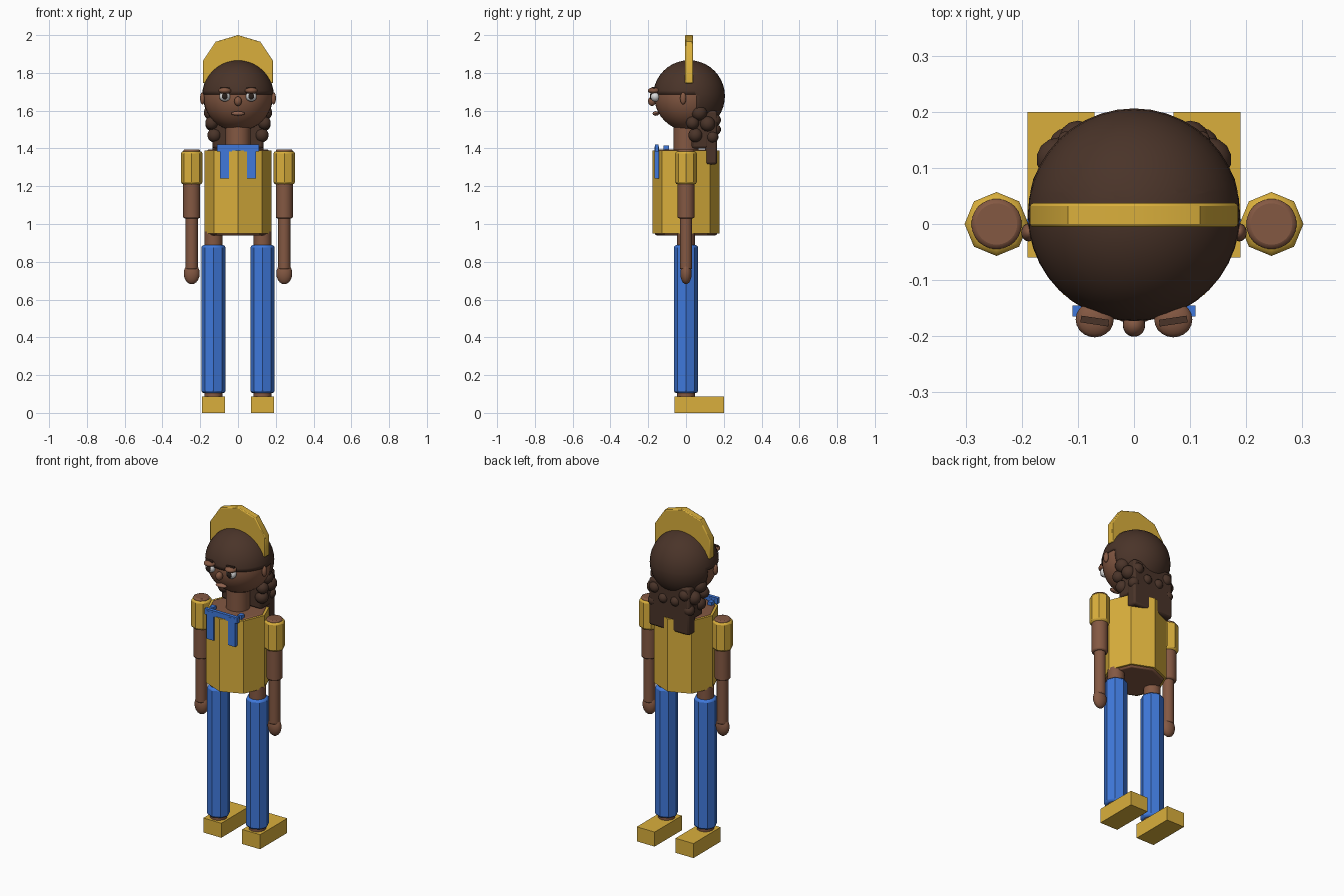
import bpy, bmesh, math
from mathutils import Vector

cube = bpy.data.objects.get("Cube")
if cube:
    bpy.data.objects.remove(cube)


def material(name, rgb):
    m = bpy.data.materials.new(name)
    m.use_nodes = True
    m.diffuse_color = (*rgb, 1)
    m.node_tree.nodes["Principled BSDF"].inputs["Base Color"].default_value = (*rgb, 1)
    return m


YELLOW = material("yellow cloth", (0.70, 0.43, 0.045))
BLUE = material("blue denim", (0.05, 0.19, 0.71))
SKIN = material("brown skin", (0.23, 0.098, 0.055))
HAIR = material("dark hair", (0.068, 0.034, 0.022))
LIP = material("lip", (0.27, 0.12, 0.075))
WHITE = material("eye white", (0.7, 0.7, 0.7))
IRIS = material("dark iris", (0.02, 0.013, 0.01))


def finish(name, mat, bevel=0):
    ob = bpy.context.object
    ob.name = name
    ob.data.materials.append(mat)
    bpy.ops.object.transform_apply(location=False, rotation=True, scale=True)
    if bevel:
        mod = ob.modifiers.new("soft edges", "BEVEL")
        mod.width, mod.segments = bevel, 2
        mod.limit_method = "ANGLE"
        mod.angle_limit = math.radians(50)
    bpy.ops.object.shade_smooth_by_angle(angle=math.radians(35))
    return ob


def tube(name, mat, x, y, z0, z1, r, sides=24, bevel=0):
    bpy.ops.mesh.primitive_cylinder_add(vertices=sides, radius=r, depth=z1 - z0,
                                        location=(x, y, (z0 + z1) / 2))
    return finish(name, mat, bevel)


def ball(name, mat, loc, size, segs=20):
    bpy.ops.mesh.primitive_uv_sphere_add(segments=segs, ring_count=segs // 2, radius=1, location=loc)
    bpy.context.object.scale = size if isinstance(size, tuple) else (size,) * 3
    return finish(name, mat)


def box(name, mat, lo, hi, bevel=0, turn=0):
    lo, hi = Vector(lo), Vector(hi)
    bpy.ops.mesh.primitive_cube_add(size=1, location=(lo + hi) / 2, rotation=(0, 0, turn))
    bpy.context.object.scale = hi - lo
    return finish(name, mat, bevel)


# Torso with shirt shell
tube("body", SKIN, 0, 0, 0.94, 1.395, 0.165, 8, 0.01)
shirt = tube("shirt", YELLOW, 0, 0, 0.95, 1.39, 0.178, 8)
bm = bmesh.new()
bm.from_mesh(shirt.data)
bmesh.ops.delete(bm, geom=[f for f in bm.faces if abs(f.normal.z) > 0.9], context="FACES_ONLY")
bm.to_mesh(shirt.data)
bm.free()
solid = shirt.modifiers.new("cloth", "SOLIDIFY")
solid.thickness, solid.offset = 0.018, -1
tube("neck", SKIN, 0, 0, 1.38, 1.53, 0.066)

# Bib straps
box("bib_bar", BLUE, (-0.11, -0.165, 1.385), (0.11, -0.145, 1.42))
for s, side in ((-1, "right"), (1, "left")):
    x = s * 0.072
    box(f"bib_strap_{side}", BLUE, (x - 0.024, -0.166, 1.24), (x + 0.024, -0.144, 1.41))
    box(f"bib_button_{side}", BLUE, (s * 0.095 - 0.013, -0.12, 1.385), (s * 0.095 + 0.013, -0.09, 1.415))

# Limbs
for s, side in ((-1, "right"), (1, "left")):
    x = s * 0.245
    tube(f"sleeve_{side}", YELLOW, x, 0, 1.21, 1.385, 0.057, 8, 0.012)
    tube(f"upper_arm_{side}", SKIN, x, 0, 1.03, 1.395, 0.045, 24, 0.008)
    tube(f"forearm_{side}", SKIN, x, 0, 0.76, 1.04, 0.032, 24, 0.006)
    ball(f"hand_{side}", SKIN, (x, 0, 0.738), (0.042, 0.03, 0.057))
    x = s * 0.13
    tube(f"leg_{side}", SKIN, x, 0, 0.08, 0.96, 0.047)
    tube(f"trouser_{side}", BLUE, x, 0, 0.105, 0.888, 0.064, 8, 0.012)
    box(f"shoe_{side}", YELLOW, (x - 0.06, -0.06, 0), (x + 0.06, 0.2, 0.088))

# Head, with the hair shell open over the face
CENTRE = Vector((0, 0.016, 1.677))
ball("head", SKIN, CENTRE, 0.184, 40)
hair = ball("hair", HAIR, CENTRE, 0.19, 40)
bm = bmesh.new()
bm.from_mesh(hair.data)
EDGE_Z, EDGE_Y = 0.01, 0.04
for co, no in (((0, 0, EDGE_Z), (0, 0, 1)), ((0, EDGE_Y, 0), (0, 1, 0))):
    bmesh.ops.bisect_plane(bm, geom=bm.verts[:] + bm.edges[:] + bm.faces[:], plane_co=co, plane_no=no)
face = [f for f in bm.faces
        if f.calc_center_median().z < EDGE_Z and f.calc_center_median().y < EDGE_Y]
bmesh.ops.delete(bm, geom=face, context="FACES")
bm.to_mesh(hair.data)
bm.free()
solid = hair.modifiers.new("thickness", "SOLIDIFY")
solid.thickness, solid.offset = 0.008, -1

# Long hair at the back and curls beside it
box("back_hair", HAIR, (-0.135, 0.1, 1.315), (0.135, 0.165, 1.6), 0.012)
box("nape_hair", HAIR, (-0.135, 0.03, 1.4), (0.135, 0.12, 1.56), 0.012)
curls = ((0.14, 0.07, 1.59, 0.042), (0.14, 0.035, 1.535, 0.035), (0.135, 0.115, 1.53, 0.04),
         (0.125, 0.05, 1.47, 0.038), (0.1, 0.15, 1.55, 0.035), (0.12, 0.14, 1.46, 0.032),
         (0.04, 0.155, 1.5, 0.03))
for s, side in ((-1, "right"), (1, "left")):
    for i, (x, y, z, r) in enumerate(curls):
        ball(f"curl_{side}_{i}", HAIR, (s * x, y, z), r, 14)

# Upright cap brim
outline = [(-0.185, 1.745), (0.185, 1.745), (0.185, 1.865), (0.118, 1.965),
           (0, 2.0), (-0.118, 1.965), (-0.185, 1.865)]
bm = bmesh.new()
brim = bm.faces.new([bm.verts.new((x, -0.005, z)) for x, z in outline])
out = bmesh.ops.extrude_face_region(bm, geom=[brim])
bmesh.ops.translate(bm, vec=(0, 0.042, 0), verts=[v for v in out["geom"] if isinstance(v, bmesh.types.BMVert)])
bmesh.ops.recalc_face_normals(bm, faces=bm.faces)
mesh = bpy.data.meshes.new("cap_brim")
bm.to_mesh(mesh)
bm.free()
cap = bpy.data.objects.new("cap_brim", mesh)
bpy.context.collection.objects.link(cap)
bpy.ops.object.select_all(action="DESELECT")
bpy.context.view_layer.objects.active = cap
cap.select_set(True)
finish("cap_brim", YELLOW, 0.005)

# Face
for s, side in ((-1, "right"), (1, "left")):
    x = s * 0.07
    ball(f"eye_{side}", WHITE, (x, -0.163, 1.675), (0.029, 0.026, 0.027))
    ball(f"iris_{side}", IRIS, (x, -0.184, 1.676), (0.016, 0.008, 0.018), 14)
    ball(f"eyelid_{side}", SKIN, (x, -0.17, 1.706), (0.034, 0.032, 0.017))
    box(f"brow_{side}", HAIR, (x - 0.025, -0.179, 1.716), (x + 0.025, -0.167, 1.726), turn=s * 0.15)
    ball(f"ear_{side}", SKIN, (s * 0.188, -0.015, 1.665), (0.013, 0.016, 0.032))
ball("nose", SKIN, (0, -0.18, 1.65), (0.02, 0.021, 0.025))
ball("lips", LIP, (0, -0.16, 1.585), (0.036, 0.017, 0.012))
